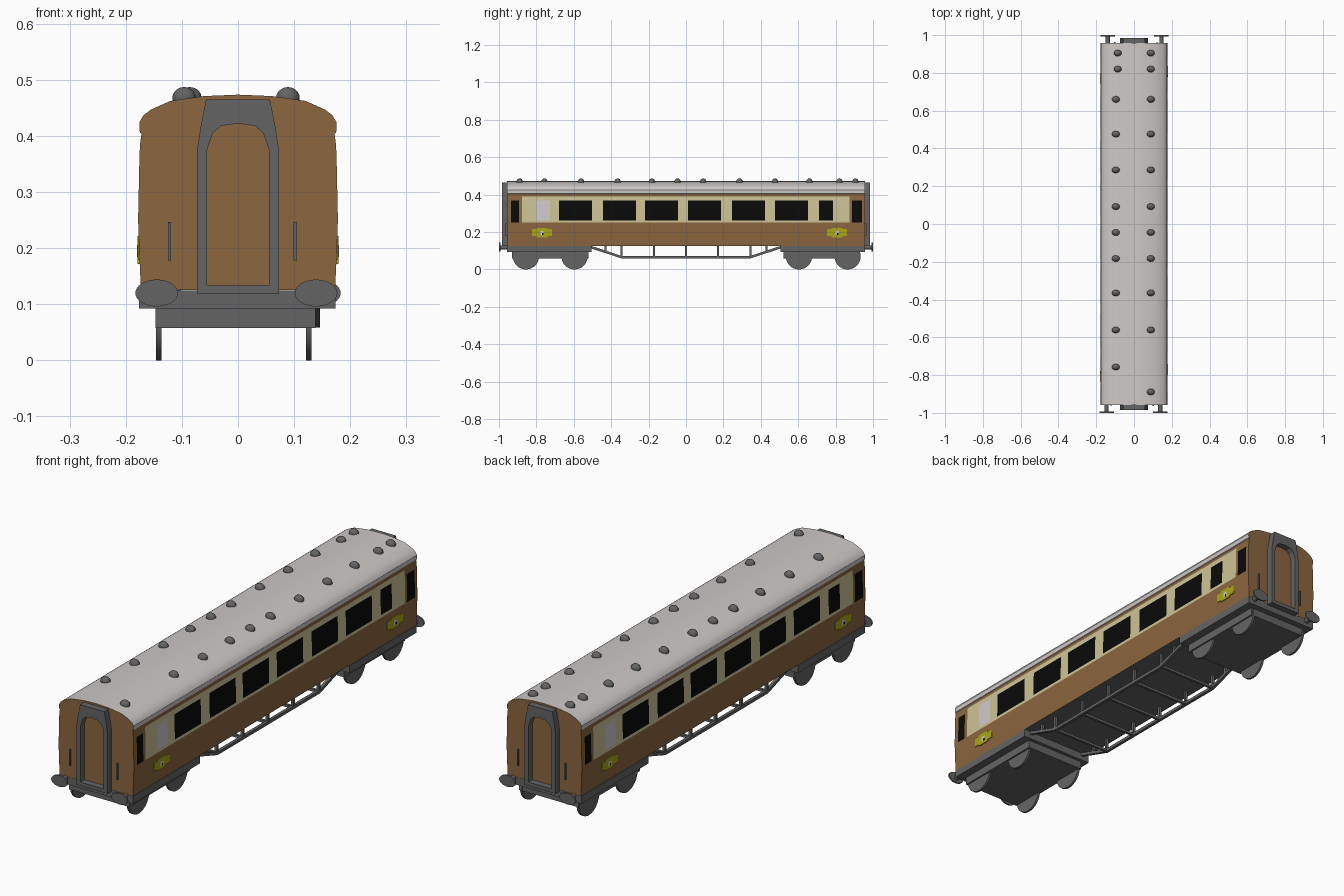
import bpy, bmesh, math
from mathutils import Vector

if "Cube" in bpy.data.objects:
    bpy.data.objects.remove(bpy.data.objects["Cube"])


def material(name, r, g, b):
    m = bpy.data.materials.new(name)
    m.diffuse_color = (r, g, b, 1)
    m.use_nodes = True
    m.node_tree.nodes["Principled BSDF"].inputs["Base Color"].default_value = m.diffuse_color
    return m


BROWN = material("brown", 0.262, 0.133, 0.051)
CREAM = material("cream", 0.61, 0.55, 0.305)
GREY = material("dark grey", 0.127, 0.127, 0.127)
ROOF = material("pale roof grey", 0.61, 0.584, 0.571)
GLASS = material("black glass", 0.003, 0.003, 0.003)
FROST = material("frosted glass", 0.62, 0.59, 0.62)
YELLOW = material("yellow", 0.41, 0.38, 0.008)


def finish(name, bm, *mats, smooth=False):
    bmesh.ops.recalc_face_normals(bm, faces=bm.faces)
    me = bpy.data.meshes.new(name)
    bm.to_mesh(me)
    bm.free()
    ob = bpy.data.objects.new(name, me)
    bpy.context.collection.objects.link(ob)
    for m in mats:
        me.materials.append(m)
    if smooth:
        bpy.ops.object.select_all(action='DESELECT')
        ob.select_set(True)
        bpy.context.view_layer.objects.active = ob
        bpy.ops.object.shade_smooth_by_angle(angle=math.radians(30))
    return ob


def box(name, mat, x, y, z):
    bm = bmesh.new()
    bmesh.ops.create_cube(bm, size=1)
    for v in bm.verts:
        v.co = [lo + (c + 0.5) * (hi - lo) for c, (lo, hi) in zip(v.co, (x, y, z))]
    return finish(name, bm, mat)


def disc(name, mat, centre, axis, rx, rz, depth, n=32):
    bm = bmesh.new()
    bmesh.ops.create_cone(bm, cap_ends=True, segments=n, radius1=1, radius2=1, depth=depth)
    for v in bm.verts:
        a, b, d = v.co.x * rx, v.co.y * rz, v.co.z
        v.co = Vector(centre) + Vector((d, a, b) if axis == 'X' else (a, d, b))
    return finish(name, bm, mat, smooth=True)


def bar(name, mat, p, q, w):
    p, q = Vector(p), Vector(q)
    bm = bmesh.new()
    bmesh.ops.create_cube(bm, size=1)
    rot = (q - p).to_track_quat('Y', 'Z')
    for v in bm.verts:
        v.co = (p + q) / 2 + rot @ Vector((v.co.x * w, v.co.y * ((q - p).length + w * 0.5), v.co.z * w))
    return finish(name, bm, mat)


# Coach shell: one lofted section, windows and bands coloured by position.
# The left side is the right side turned by half a turn, so u = y * side.
DOORS = [(-.935, -.893), (.888, .941)]
FROSTED = (-.80, -.727)
WINDOWS = [(-.68, -.503), (-.444, -.267), (-.22, -.043), (.01, .187),
           (.246, .422), (.476, .652), (.711, .786)]
PANEL = (-.877, .875)
END = 0.957
half = [(.173, .125), (.176, .19), (.178, .25), (.1778, .262), (.1755, .369), (.174, .39),
        (.172, .404), (.175, .406), (.176, .424), (.168, .437), (.155, .447),
        (.12, .4625), (.06, .471), (0, .4735)]
section = half + [(-x, z) for x, z in reversed(half[:-1])]
edges = [e for pair in DOORS + WINDOWS + [FROSTED, PANEL] for e in pair]
stations = sorted({-END, END, *edges, *[-e for e in edges]})


def inside(v, pair):
    return pair[0] < v < pair[1]


def shell_colour(face):
    c, n = face.calc_center_median(), face.normal
    if abs(n.y) > 0.9:
        return 0
    if c.z < 0.1255:
        return 2
    if c.z > 0.4045:
        return 3
    u = c.y * (1 if c.x > 0 else -1)
    if .25 < c.z < .369 and any(inside(u, d) for d in DOORS):
        return 4
    if .262 < c.z < .369:
        if inside(u, FROSTED):
            return 5
        if any(inside(u, w) for w in WINDOWS):
            return 4
    return 1 if .25 < c.z < .39 and inside(u, PANEL) else 0


bm = bmesh.new()
rings = [[bm.verts.new((x, y, z)) for x, z in section] for y in stations]
k = len(section)
for a, b in zip(rings, rings[1:]):
    for i in range(k):
        j = (i + 1) % k
        bm.faces.new((a[i], a[j], b[j], b[i]))
bm.faces.new(rings[0])
bm.faces.new(rings[-1])
bmesh.ops.recalc_face_normals(bm, faces=bm.faces)
for f in bm.faces:
    f.material_index = shell_colour(f)
finish("coach_shell", bm, BROWN, CREAM, GREY, ROOF, GLASS, FROST, smooth=True)

# Side ornaments: plain yellow plates with a small pale and dark centre
for s in (1, -1):
    def plate(name, mat, u, w, z, h, top):
        box(name, mat, sorted((s * .172, s * top)), sorted((s * (u - w / 2), s * (u + w / 2))),
            (z - h / 2, z + h / 2))
    for u in (-.77, .807):
        plate("ornament_centre", YELLOW, u, .058, .197, .05, .1790)
        for d in (-.039, .039):
            plate("ornament_wing", YELLOW, u + d, .028, .197, .036, .1785)
        plate("ornament_pale_spot", FROST, u, .018, .195, .022, .1796)
        plate("ornament_dark_spot", GLASS, u + .004, .008, .19, .01, .1800)

# Gangway frames, handrails and buffers at both ends
outer = [(-.073, .118), (-.073, .375), (-.066, .42), (-.057, .465), (0, .465)]
inner = [(-.055, .134), (-.055, .375), (-.045, .405), (-.03, .418), (0, .422)]
outer += [(-x, z) for x, z in reversed(outer[:-1])]
inner += [(-x, z) for x, z in reversed(inner[:-1])]
for e in (-1, 1):
    bm = bmesh.new()
    loops = [[bm.verts.new((x, e * y, z)) for x, z in pts]
             for pts, y in ((outer, .95), (outer, .985), (inner, .985), (inner, .95))]
    n = len(outer)
    for a, b in zip(loops, loops[1:] + loops[:1]):
        for i in range(n):
            j = (i + 1) % n
            bm.faces.new((a[i], a[j], b[j], b[i]))
    finish("gangway_frame", bm, GREY)
    for s in (-1, 1):
        x = s * .112 + e * .01
        box("handrail", GREY, (x - .003, x + .003), sorted((e * .95, e * .964)), (.178, .247))
        x = s * .142 + e * .003
        disc("buffer_head", GREY, (x, e * .9965, .12), 'Y', .038, .024, .007)
        disc("buffer_shaft", GREY, (x, e * .97, .118), 'Y', .011, .011, .05, 16)

    # Bogie with its headstock slab and wheels
    box("headstock_slab", GREY, (-.176, .174), sorted((e * .957, e * .505)), (.092, .1245))
    box("bogie_frame", GREY, (-.147, .138), sorted((e * .93, e * .52)), (.058, .093))
    for y in (.86, .60):
        for x in (-.141, .126):
            disc("wheel", GREY, (x, e * y + .004, .07), 'X', .07, .07, .01)

# Underfloor truss
POSTS = (-.43, -.345, -.17, 0, .17, .345, .43)
for s in (-1, 1):
    x = s * .14
    path = [(x, -.51, .12), (x, -.345, .066), (x, .345, .066), (x, .51, .12)]
    for p, q in zip(path, path[1:]):
        bar("truss_rod", GREY, p, q, .013)
    for y in POSTS:
        low = .066 if abs(y) < .4 else .094
        bar("truss_post", GREY, (x, y, low), (x, y, .123), .011)
for y in POSTS[1:-1]:
    bar("truss_crossbar", GREY, (-.14, y, .066), (.14, y, .066), .011)

# Roof ventilators in two rows
ROW = [.905, .82, .66, .476, .286, .092, -.045, -.183, -.365, -.561]
for x, ys in ((-.096, ROW + [-.757]), (.089, ROW + [-.889])):
    for y in ys:
        bm = bmesh.new()
        bmesh.ops.create_uvsphere(bm, u_segments=16, v_segments=10, radius=1)
        cx = -.086 if x < 0 and y > .8 else x
        for v in bm.verts:
            v.co = (cx + v.co.x * .021, y + v.co.y * .017, .468 + v.co.z * .019)
        finish("roof_vent", bm, GREY, smooth=True)
